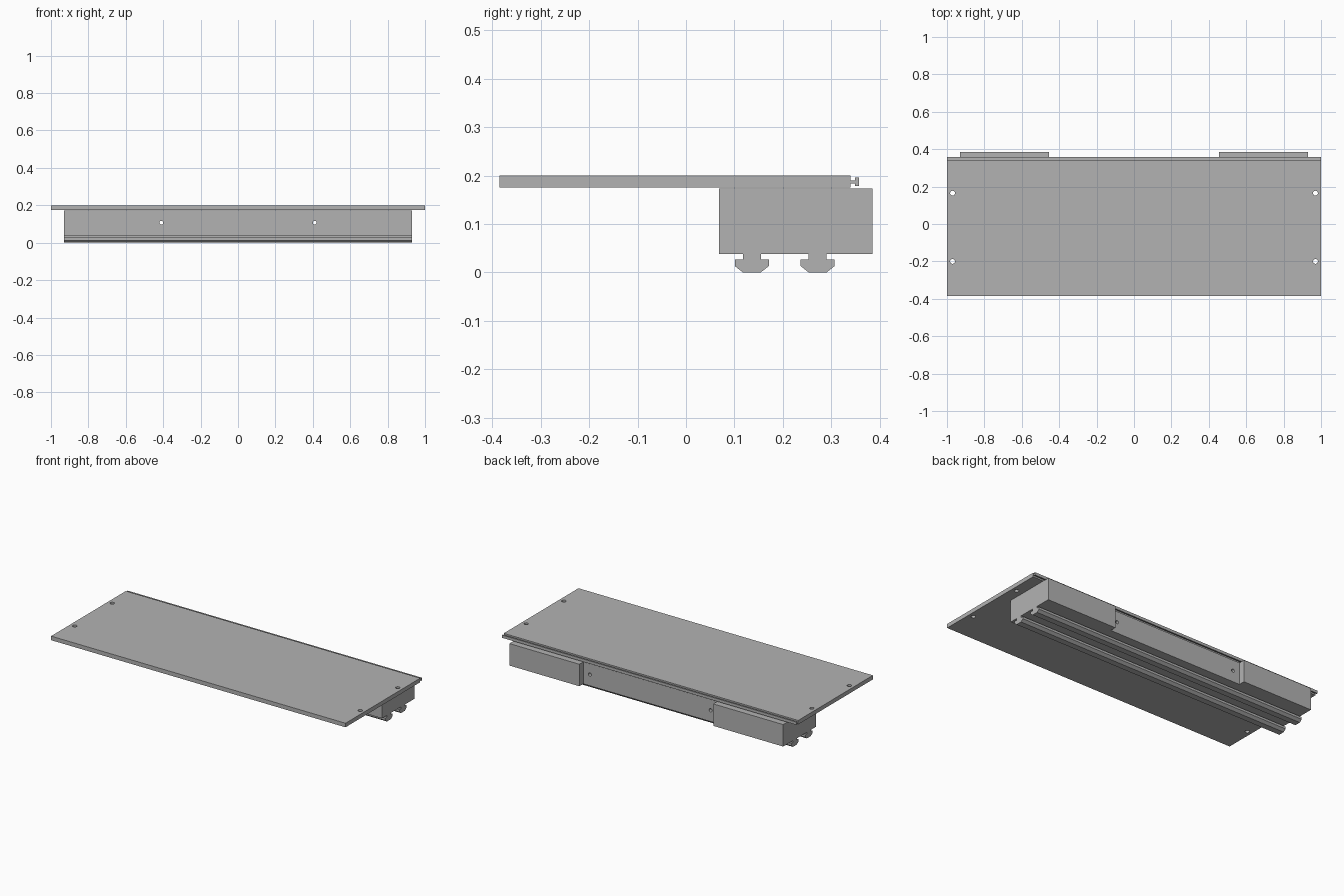
import bpy
import bmesh
from mathutils import Matrix, Vector

cube = bpy.data.objects.get("Cube")
if cube:
    bpy.data.objects.remove(cube, do_unlink=True)

grey = bpy.data.materials.new("satin_grey")
grey.use_nodes = True
GREY = (0.45, 0.45, 0.45, 1)
grey.diffuse_color = GREY
grey.node_tree.nodes["Principled BSDF"].inputs["Base Color"].default_value = GREY


def add_object(name, bm):
    bmesh.ops.recalc_face_normals(bm, faces=bm.faces)
    mesh = bpy.data.meshes.new(name)
    bm.to_mesh(mesh)
    bm.free()
    mesh.materials.append(grey)
    obj = bpy.data.objects.new(name, mesh)
    bpy.context.collection.objects.link(obj)
    return obj


def extrude(name, outline, direction):
    """Prism from a flat outline of 3D points."""
    bm = bmesh.new()
    face = bm.faces.new([bm.verts.new(p) for p in outline])
    result = bmesh.ops.extrude_face_region(bm, geom=[face])
    verts = [v for v in result["geom"] if isinstance(v, bmesh.types.BMVert)]
    bmesh.ops.translate(bm, verts=verts, vec=Vector(direction))
    return add_object(name, bm)


def drill(obj, centres, radius, depth, rotation):
    """Cut round through holes and keep a hidden cutter."""
    bm = bmesh.new()
    for c in centres:
        bmesh.ops.create_cone(bm, cap_ends=True, segments=24, radius1=radius,
                              radius2=radius, depth=depth,
                              matrix=Matrix.Translation(c) @ rotation)
    cutter = add_object(obj.name + "_hole_cutter", bm)
    cutter.hide_render = True
    mod = obj.modifiers.new("holes", "BOOLEAN")
    mod.object = cutter
    mod.operation = "DIFFERENCE"
    mod.solver = "EXACT"
    bpy.context.view_layer.objects.active = obj
    bpy.ops.object.modifier_apply(modifier=mod.name)
    bpy.data.objects.remove(cutter, do_unlink=True)


# Top plate with a T-shaped lip along its back edge
back, neck, tip = 0.34, 0.349, 0.357
plate_profile = [(-0.385, 0.175), (back, 0.175), (back, 0.184), (neck, 0.184),
                 (neck, 0.179), (tip, 0.179), (tip, 0.196), (neck, 0.196),
                 (neck, 0.19), (back, 0.19), (back, 0.2), (-0.385, 0.2)]
plate = extrude("top_plate", [(-1, y, z) for y, z in plate_profile], (2, 0, 0))
drill(plate, [(x, y, 0.19) for x in (-0.97, 0.97) for y in (-0.2, 0.165)],
      0.013, 0.2, Matrix.Identity(4))

# Support block, recessed in the middle of its back
half, inner, recess = 0.93, 0.455, 0.347
block_plan = [(-half, 0.068), (half, 0.068), (half, 0.385), (inner, 0.385),
              (inner, recess), (-inner, recess), (-inner, 0.385), (-half, 0.385)]
block = extrude("support_block", [(x, y, 0.038) for x, y in block_plan],
                (0, 0, 0.135))
drill(block, [(x, 0.2, 0.107) for x in (-0.41, 0.41)], 0.01, 0.6,
      Matrix.Rotation(1.5707963, 4, "X"))

# Two T-slot rails under the block, with chamfered lower corners
half_rail = [(0.0185, 0.038), (0.0185, 0.027), (0.035, 0.027),
             (0.035, 0.013), (0.0185, 0)]
rail_profile = half_rail + [(-y, z) for y, z in reversed(half_rail)]
for name, centre in (("front_rail", 0.136), ("back_rail", 0.272)):
    extrude(name, [(-half, centre + y, z) for y, z in rail_profile],
            (2 * half, 0, 0))
